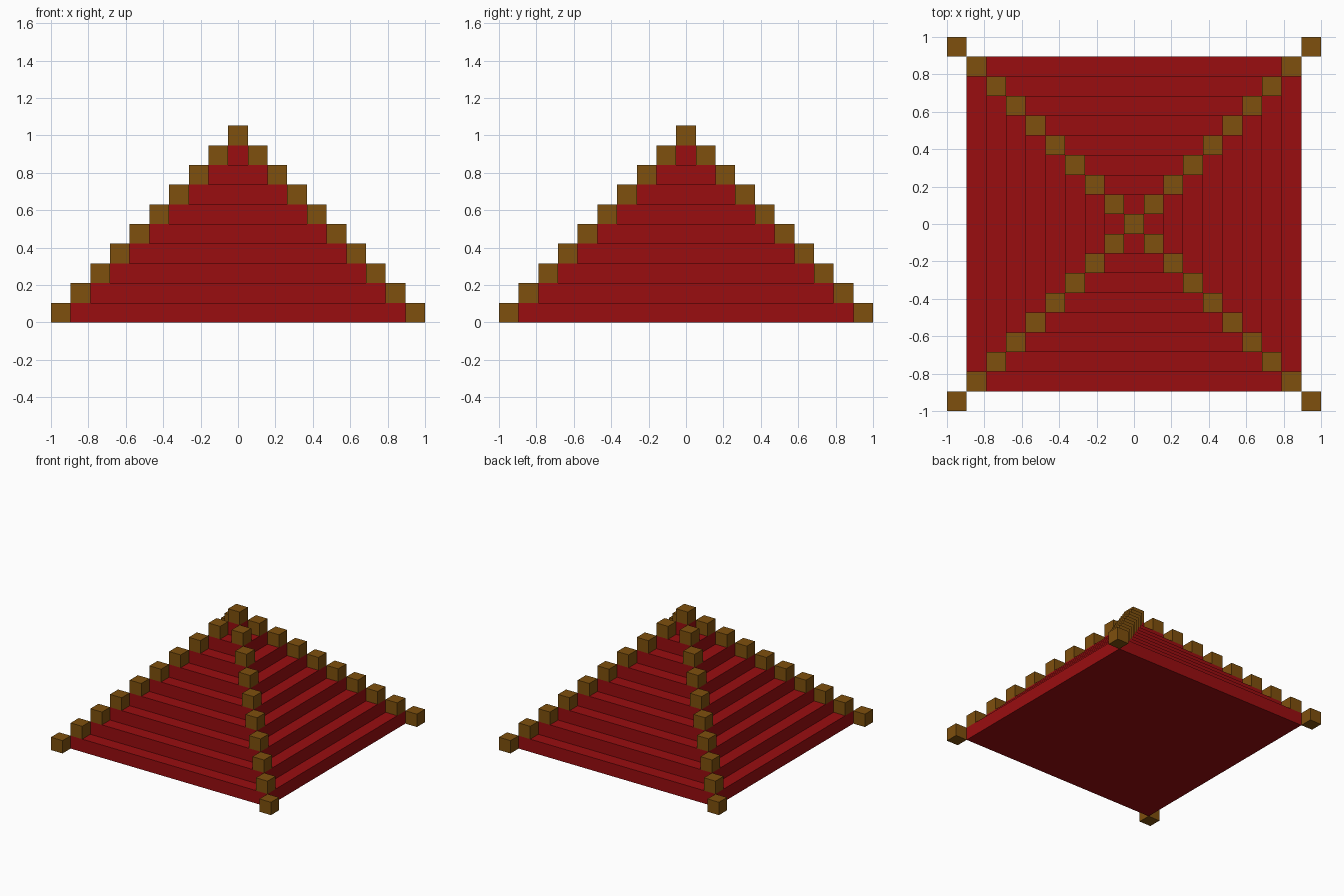
import bpy
import bmesh
from mathutils import Matrix, Vector

if "Cube" in bpy.data.objects:
    bpy.data.objects.remove(bpy.data.objects["Cube"])

S = 2 / 19          # block size
LEVELS = 10


def material(name, rgb):
    m = bpy.data.materials.new(name)
    m.diffuse_color = (*rgb, 1)
    m.use_nodes = True
    m.node_tree.nodes["Principled BSDF"].inputs["Base Color"].default_value = m.diffuse_color
    return m


def make_object(name, bm, mat):
    bmesh.ops.recalc_face_normals(bm, faces=bm.faces)
    me = bpy.data.meshes.new(name)
    bm.to_mesh(me)
    bm.free()
    me.materials.append(mat)
    ob = bpy.data.objects.new(name, me)
    bpy.context.collection.objects.link(ob)
    return ob


red = material("deep red", (0.32, 0.004, 0.005))
brown = material("wood brown", (0.21, 0.08, 0.004))

# Stepped red roof: one closed shell of square rings, rising and stepping in
bm = bmesh.new()
rings = []
for i in range(LEVELS - 1):
    h = (8.5 - i) * S
    for z in (i * S, (i + 1) * S):
        rings.append([bm.verts.new((x * h, y * h, z))
                      for x, y in ((-1, -1), (1, -1), (1, 1), (-1, 1))])
for a, b in zip(rings, rings[1:]):
    for k in range(4):
        n = (k + 1) % 4
        bm.faces.new((a[k], a[n], b[n], b[k]))
bm.faces.new(rings[0][::-1])
bm.faces.new(rings[-1])
make_object("stepped_roof", bm, red)

# Brown blocks climbing each of the four ridges
for name, sx, sy in (("front_left", -1, -1), ("front_right", 1, -1),
                     ("back_left", -1, 1), ("back_right", 1, 1)):
    bm = bmesh.new()
    for i in range(LEVELS - 1):
        d = (9 - i) * S
        pos = Vector((sx * d, sy * d, (i + 0.5) * S))
        bmesh.ops.create_cube(bm, size=S, matrix=Matrix.Translation(pos))
    make_object(name + "_ridge_blocks", bm, brown)

# Single block at the peak
bm = bmesh.new()
bmesh.ops.create_cube(bm, size=S, matrix=Matrix.Translation((0, 0, (LEVELS - 0.5) * S)))
make_object("peak_block", bm, brown)
